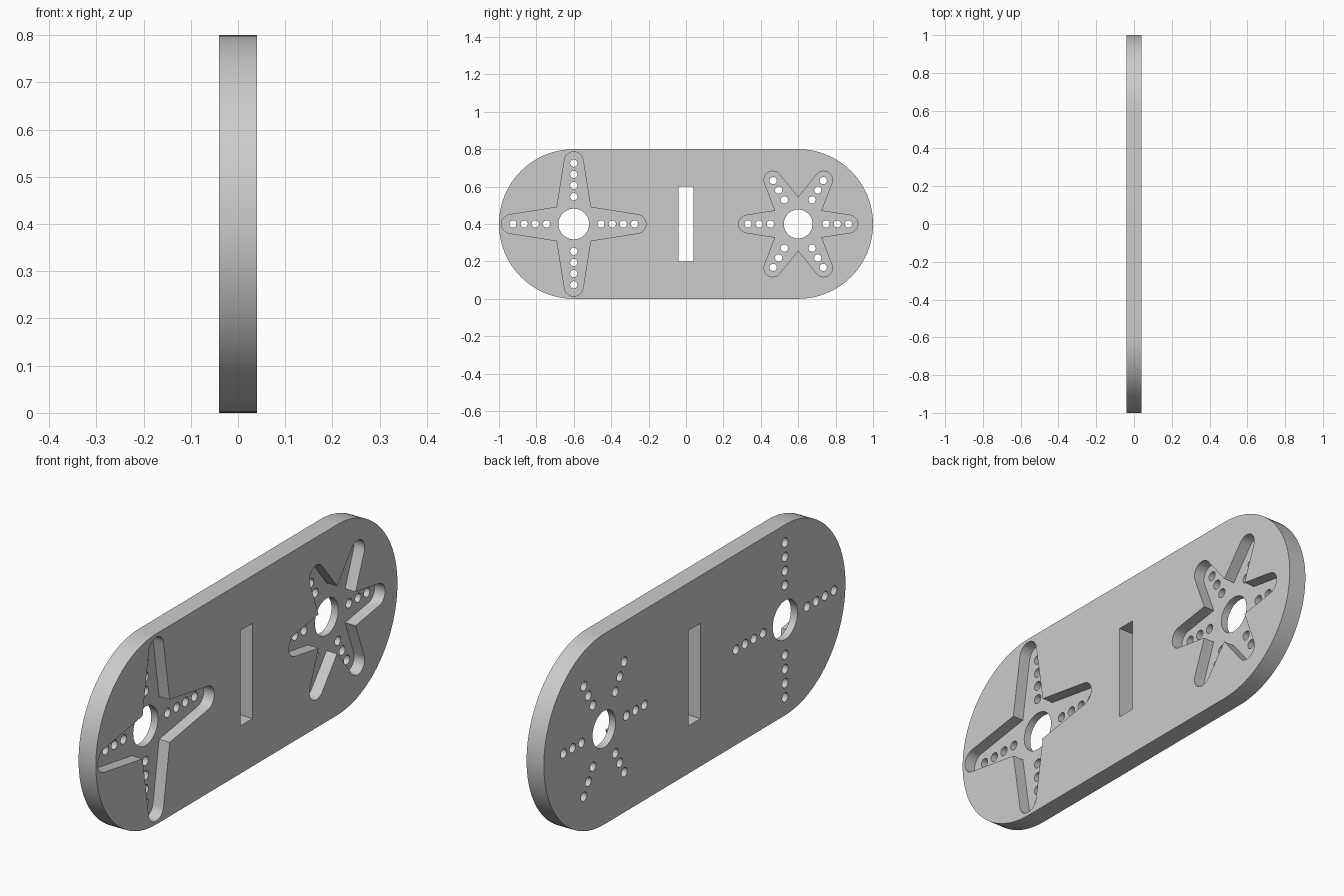
import bpy, bmesh
from math import cos, sin, pi, radians

cube = bpy.data.objects.get("Cube")
if cube:
    bpy.data.objects.remove(cube)

HALF = 0.04          # half the plate thickness
MID = 0.4            # height of the plate's centre line
FLOOR = -0.009       # x of the recess floors

grey = bpy.data.materials.new("light grey")
grey.use_nodes = True
grey.diffuse_color = (0.6, 0.6, 0.6, 1)
grey.node_tree.nodes["Principled BSDF"].inputs["Base Color"].default_value = (0.6, 0.6, 0.6, 1)


def arc(y, z, radius, start, end, steps):
    """Points (y, z) along an arc, angles in radians."""
    return [(y + radius * cos(start + (end - start) * i / steps),
             z + radius * sin(start + (end - start) * i / steps)) for i in range(steps + 1)]


def circle(y, z, radius, steps):
    return arc(y, z, radius, 0, 2 * pi, steps)[:-1]


def prisms(name, outlines, x0, x1):
    """One object made of outlines in the y-z plane, extruded along x."""
    bm = bmesh.new()
    for outline in outlines:
        face = bm.faces.new([bm.verts.new((x0, y, z)) for y, z in outline])
        result = bmesh.ops.extrude_face_region(bm, geom=[face])
        verts = [v for v in result["geom"] if isinstance(v, bmesh.types.BMVert)]
        bmesh.ops.translate(bm, verts=verts, vec=(x1 - x0, 0, 0))
    bmesh.ops.recalc_face_normals(bm, faces=bm.faces)
    mesh = bpy.data.meshes.new(name)
    bm.to_mesh(mesh)
    bm.free()
    mesh.materials.append(grey)
    obj = bpy.data.objects.new(name, mesh)
    bpy.context.collection.objects.link(obj)
    return obj


def star(y, arms, corner, tip_centre, tip_radius):
    """Outline of a star with tapered, round-tipped arms."""
    points = []
    for k in range(arms):
        a = 2 * pi * k / arms
        points += arc(y + tip_centre * cos(a), MID + tip_centre * sin(a), tip_radius,
                      a - radians(81), a + radians(81), 12)
        b = a + pi / arms
        points.append((y + corner * cos(b), MID + corner * sin(b)))
    return points


def hole_rows(y, arms, distances):
    """Rows of small screw holes running out along each arm."""
    return [circle(y + d * cos(2 * pi * k / arms), MID + d * sin(2 * pi * k / arms), 0.0195, 20)
            for k in range(arms) for d in distances]


def cut(target, cutter):
    cutter.hide_render = True
    mod = target.modifiers.new(cutter.name, "BOOLEAN")
    mod.operation = "DIFFERENCE"
    mod.solver = "EXACT"
    mod.object = cutter
    bpy.context.view_layer.objects.active = target
    bpy.ops.object.modifier_apply(modifier=mod.name)
    bpy.data.objects.remove(cutter)


# Plate with rounded ends
plate = prisms("mounting_plate",
               [arc(0.6, MID, 0.4, -pi / 2, pi / 2, 48) + arc(-0.6, MID, 0.4, pi / 2, 3 * pi / 2, 48)],
               -HALF, HALF)

# Star recesses, open on the +x face
cut(plate, prisms("star_recesses",
                  [star(-0.6, 4, 0.127, 0.336, 0.05), star(0.6, 6, 0.142, 0.272, 0.047)],
                  FLOOR, 0.1))

# Centre bores, screw holes and the slot, right through
slot = [(-0.04, 0.2), (0.04, 0.2), (0.04, 0.6), (-0.04, 0.6)]
through = [slot, circle(-0.6, MID, 0.082, 48), circle(0.6, MID, 0.077, 48)]
through += hole_rows(-0.6, 4, (0.146, 0.206, 0.265, 0.325))
through += hole_rows(0.6, 6, (0.149, 0.209, 0.268))
cut(plate, prisms("through_holes", through, -0.1, 0.1))

bpy.ops.object.select_all(action="DESELECT")
plate.select_set(True)
bpy.context.view_layer.objects.active = plate
bpy.ops.object.shade_smooth_by_angle(angle=radians(30))
